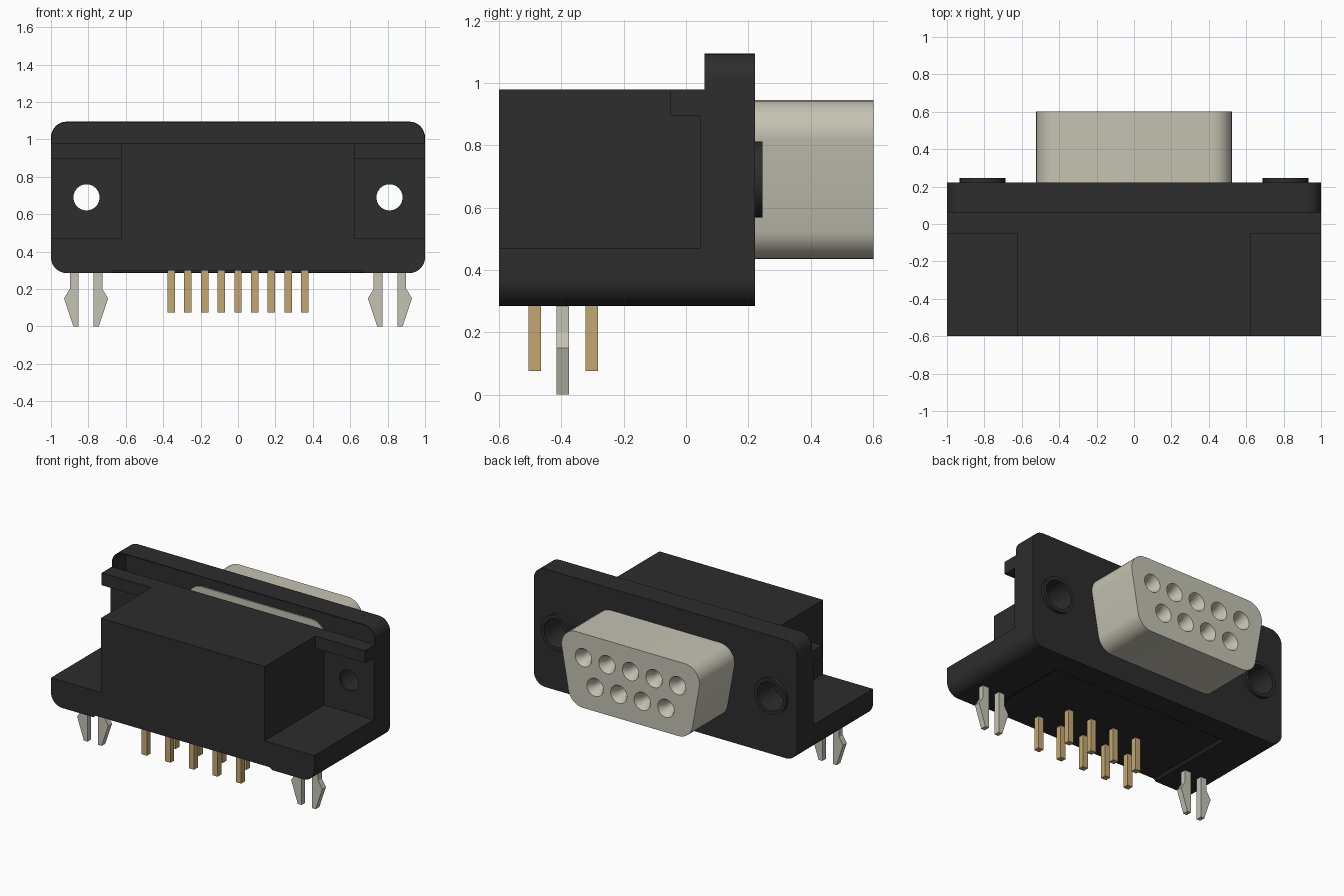
import bpy, bmesh, math
from mathutils import Matrix

if "Cube" in bpy.data.objects:
    bpy.data.objects.remove(bpy.data.objects["Cube"])


def material(name, rgb):
    m = bpy.data.materials.new(name)
    m.use_nodes = True
    m.diffuse_color = (*rgb, 1)
    m.node_tree.nodes["Principled BSDF"].inputs["Base Color"].default_value = (*rgb, 1)
    return m


BLACK = material("black plastic", (0.026, 0.026, 0.026))
METAL = material("tin metal", (0.56, 0.545, 0.45))
GOLD = material("gold", (0.56, 0.39, 0.17))


def finish(name, mesh, mat):
    ob = bpy.data.objects.new(name, mesh)
    bpy.context.collection.objects.link(ob)
    mesh.materials.clear()
    mesh.materials.append(mat)
    bpy.ops.object.select_all(action='DESELECT')
    ob.select_set(True)
    bpy.context.view_layer.objects.active = ob
    bpy.ops.object.shade_smooth_by_angle(angle=math.radians(30))
    return ob


def prism(name, loops, y0, y1, mat):
    """Extrude x-z outlines from y0 to y1; inner outlines become holes."""
    cu = bpy.data.curves.new(name, 'CURVE')
    cu.dimensions = '2D'
    cu.fill_mode = 'BOTH'
    cu.extrude = (y1 - y0) / 2
    for pts in loops:
        sp = cu.splines.new('POLY')
        sp.points.add(len(pts) - 1)
        for p, (x, z) in zip(sp.points, pts):
            p.co = (x, z, 0, 1)
        sp.use_cyclic_u = True
    tmp = bpy.data.objects.new("tmp", cu)
    mesh = bpy.data.meshes.new_from_object(tmp)
    bpy.data.objects.remove(tmp)
    bpy.data.curves.remove(cu)
    mesh.name = name
    bm = bmesh.new()
    bm.from_mesh(mesh)
    bmesh.ops.remove_doubles(bm, verts=bm.verts, dist=1e-5)
    bm.transform(Matrix.Translation((0, (y0 + y1) / 2, 0)) @ Matrix.Rotation(math.pi / 2, 4, 'X'))
    bmesh.ops.recalc_face_normals(bm, faces=bm.faces)
    bm.to_mesh(mesh)
    bm.free()
    return finish(name, mesh, mat)


def box(name, x0, x1, y0, y1, z0, z1, mat):
    return prism(name, [[(x0, z0), (x1, z0), (x1, z1), (x0, z1)]], y0, y1, mat)


def circle(cx, cz, r, n=32):
    return [(cx + r * math.cos(2 * math.pi * i / n), cz + r * math.sin(2 * math.pi * i / n))
            for i in range(n)]


def rounded(corners, radius, steps=8):
    """Convex counter-clockwise polygon with rounded corners."""
    out = []
    n = len(corners)
    for i, (px, pz) in enumerate(corners):
        ax, az = corners[i - 1]
        bx, bz = corners[(i + 1) % n]
        a0 = math.atan2(pz - az, px - ax) - math.pi / 2
        turn = (math.atan2(bz - pz, bx - px) - math.pi / 2 - a0) % (2 * math.pi)
        # arc centre lies on the inner bisector
        mid = a0 + turn / 2
        d = radius / math.cos(turn / 2)
        cx, cz = px - d * math.cos(mid), pz - d * math.sin(mid)
        for k in range(steps + 1):
            a = a0 + turn * k / steps
            out.append((cx + radius * math.cos(a), cz + radius * math.sin(a)))
    return out


def rect(x, z0, z1):
    return [(-x, z0), (x, z0), (x, z1), (-x, z1)]


HOLE_X, HOLE_Z = 0.81, 0.69

# Flange: hollow tray, open at the front
outer = rounded(rect(1, 0.285, 1.095), 0.085)
inner = rounded(rect(0.995, 0.29, 1.09), 0.08)
prism("flange_rim", [outer, inner], 0.06, 0.222, BLACK)
prism("flange_plate", [outer] + [circle(s * HOLE_X, HOLE_Z, 0.1) for s in (-1, 1)],
      0.208, 0.222, BLACK)

# Base shelf with rounded lower edges and a shallow recess underneath
bottom = rounded(rect(1, 0.285, 0.8), 0.085)
left_arc, right_arc = bottom[:9], bottom[9:18]
prism("base_shelf", [left_arc + [(-0.68, 0.285), (-0.66, 0.3), (0.66, 0.3), (0.68, 0.285)]
                     + right_arc + [(1, 0.47), (-1, 0.47)]], -0.6, 0.06, BLACK)
box("body", -0.622, 0.622, -0.6, 0.06, 0.47, 0.98, BLACK)

# Mirrored side details
for side, s in (("left", 1), ("right", -1)):
    x0, x1 = sorted((s * 0.622, s * 1.0))
    prism(f"{side}_pocket_wall", [[(x0, 0.47), (x1, 0.47), (x1, 0.895), (x0, 0.895)],
                                  circle(s * HOLE_X, HOLE_Z, 0.07)], 0.045, 0.06, BLACK)
    box(f"{side}_ledge", x0, x1, -0.05, 0.06, 0.895, 0.98, BLACK)
    prism(f"{side}_screw_boss", [circle(s * HOLE_X, HOLE_Z, 0.122),
                                 circle(s * HOLE_X, HOLE_Z, 0.098)], 0.06, 0.245, BLACK)
    # Board clip: two barbed prongs
    prong = [(0.04, 0.31), (0.04, 0), (0.068, 0), (0.118, 0.15), (0.087, 0.2), (0.087, 0.31)]
    for where, t in (("outer", s), ("inner", -s)):
        prism(f"{side}_clip_{where}_prong",
              [[(s * 0.8125 + t * x, z) for x, z in prong]], -0.415, -0.375, METAL)

# Metal shell with nine sockets in two rows
sockets = [(0.179 * (i - 2), 0.78) for i in range(5)] + [(0.179 * (i - 1.5), 0.60) for i in range(4)]
shell = rounded([(-0.455, 0.435), (0.455, 0.435), (0.545, 0.945), (-0.545, 0.945)], 0.11)
prism("connector_shell", [shell] + [circle(x, z, 0.062, 24) for x, z in sockets], 0.2, 0.602, METAL)


def socket(name, cx, cz):
    """Countersunk blind hole."""
    bm = bmesh.new()
    rings = []
    for r, y in ((0.062, 0.602), (0.036, 0.55), (0.036, 0.35)):
        rings.append([bm.verts.new((x, y, z)) for x, z in circle(cx, cz, r, 24)])
    for a, b in zip(rings, rings[1:]):
        for i in range(24):
            j = (i + 1) % 24
            bm.faces.new((a[i], a[j], b[j], b[i]))
    bm.faces.new(rings[-1])
    bmesh.ops.recalc_face_normals(bm, faces=bm.faces)
    bmesh.ops.reverse_faces(bm, faces=bm.faces)
    mesh = bpy.data.meshes.new(name)
    bm.to_mesh(mesh)
    bm.free()
    finish(name, mesh, METAL)


for i, (x, z) in enumerate(sockets):
    socket(f"socket_{i + 1}", x, z)

# Solder pins: five in front, four behind
for i, (x, z) in enumerate(sockets):
    y = -0.485 if i < 5 else -0.302
    box(f"pin_{i + 1}", x - 0.02, x + 0.02, y - 0.02, y + 0.02, 0.075, 0.31, GOLD)
